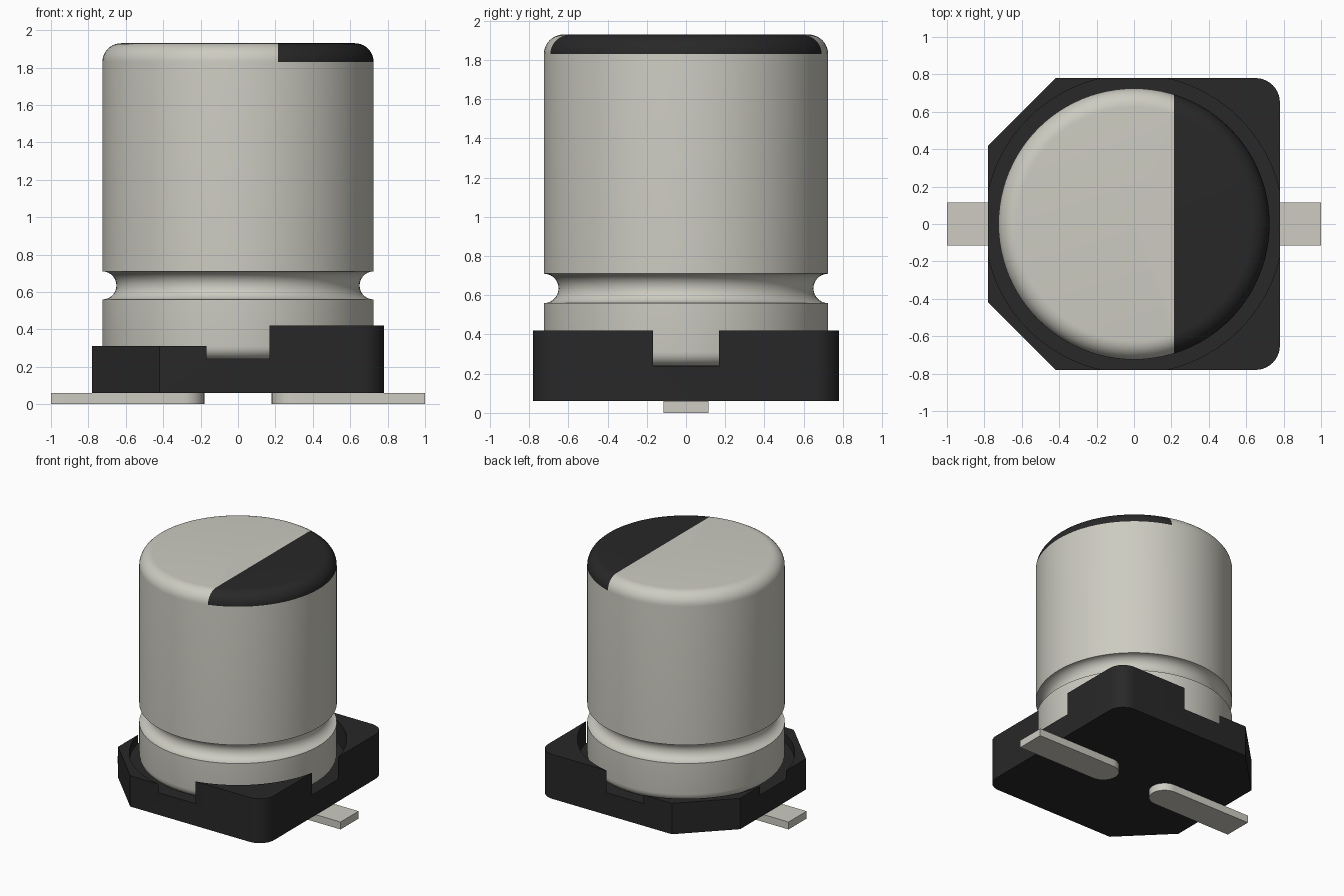
import bpy
import bmesh
import math
from mathutils import Matrix, Vector

cube = bpy.data.objects.get("Cube")
if cube:
    bpy.data.objects.remove(cube, do_unlink=True)


def material(name, color):
    m = bpy.data.materials.new(name)
    m.use_nodes = True
    m.diffuse_color = color
    bsdf = m.node_tree.nodes["Principled BSDF"]
    bsdf.inputs["Base Color"].default_value = color
    bsdf.inputs["Roughness"].default_value = 0.5
    return m


METAL = material("warm grey metal", (0.61, 0.60, 0.535, 1))
BLACK = material("black plastic", (0.021, 0.021, 0.021, 1))


def make_object(name, bm, *mats):
    bmesh.ops.recalc_face_normals(bm, faces=bm.faces)
    mesh = bpy.data.meshes.new(name)
    bm.to_mesh(mesh)
    bm.free()
    for m in mats:
        mesh.materials.append(m)
    obj = bpy.data.objects.new(name, mesh)
    bpy.context.collection.objects.link(obj)
    return obj


def activate(obj):
    bpy.ops.object.select_all(action='DESELECT')
    obj.select_set(True)
    bpy.context.view_layer.objects.active = obj


def smooth(obj, angle=30):
    activate(obj)
    bpy.ops.object.shade_smooth_by_angle(angle=math.radians(angle))


def arc(cx, cy, r, start, end, n):
    angles = [math.radians(start + (end - start) * i / n) for i in range(n + 1)]
    return [(cx + r * math.cos(a), cy + r * math.sin(a)) for a in angles]


def prism(name, outline, z0, z1, mat):
    bm = bmesh.new()
    face = bm.faces.new([bm.verts.new((x, y, z0)) for x, y in outline])
    res = bmesh.ops.extrude_face_region(bm, geom=[face])
    top = [v for v in res["geom"] if isinstance(v, bmesh.types.BMVert)]
    bmesh.ops.translate(bm, verts=top, vec=(0, 0, z1 - z0))
    return make_object(name, bm, mat)


def cut(obj, cutter):
    mod = obj.modifiers.new("cut", 'BOOLEAN')
    mod.operation = 'DIFFERENCE'
    mod.solver = 'EXACT'
    mod.object = cutter
    activate(obj)
    bpy.ops.object.modifier_apply(modifier=mod.name)
    bpy.data.objects.remove(cutter, do_unlink=True)


# Base: two chamfered and two rounded corners, round pocket, lower walls at -x
H, C, R = 0.78, 0.42, 0.13
outline = (arc(H - R, -H + R, R, -90, 0, 10) + arc(H - R, H - R, R, 0, 90, 10)
           + [(-C, H), (-H, C), (-H, -C), (-C, -H)])
base = prism("base", outline, 0.06, 0.42, BLACK)
cut(base, prism("pocket_cutter", arc(0, 0, 0.798, 0, 360, 96)[:-1], 0.24, 0.6, BLACK))
cut(base, prism("step_cutter", [(-1, -1), (0, -1), (0, 1), (-1, 1)], 0.31, 0.6, BLACK))
smooth(base)

# Can: lathed profile with rounded ends and a round groove
CAN_R, TOP, FILLET = 0.725, 1.93, 0.10
profile = [(0, 0.24)]
profile += arc(CAN_R - 0.07, 0.31, 0.07, -90, 0, 6)
profile += arc(CAN_R, 0.635, 0.075, 270, 90, 14)
profile += arc(CAN_R - FILLET, TOP - FILLET, FILLET, 0, 90, 10)
profile += [(0, TOP)]
bm = bmesh.new()
verts = [bm.verts.new((r, 0, z)) for r, z in profile]
edges = [bm.edges.new(pair) for pair in zip(verts, verts[1:])]
bmesh.ops.spin(bm, geom=verts + edges, cent=(0, 0, 0), axis=(0, 0, 1),
               angle=2 * math.pi, steps=96, use_merge=True)
bmesh.ops.remove_doubles(bm, verts=bm.verts, dist=1e-5)

# Polarity mark: cut the rounded top at one x and colour the +x side
MARK_X = 0.215
cap = [f for f in bm.faces if f.calc_center_median().z > TOP - FILLET]
geom = cap + list({e for f in cap for e in f.edges}) + list({v for f in cap for v in f.verts})
bmesh.ops.bisect_plane(bm, geom=geom, dist=1e-5, plane_co=(MARK_X, 0, 0), plane_no=(1, 0, 0))
for f in bm.faces:
    c = f.calc_center_median()
    f.material_index = int(c.z > TOP - FILLET and c.x > MARK_X)
can = make_object("can", bm, METAL, BLACK)
smooth(can)

# Leads: flat strips with a round inner end
W = 0.115
for side, name in ((1, "left_lead"), (-1, "right_lead")):
    strip = [(1, -W), (1, W)] + arc(0.18 + W, 0, W, 90, 270, 16)
    lead = prism(name, [(side * x, y) for x, y in strip], 0.0, 0.06, METAL)
    smooth(lead)
